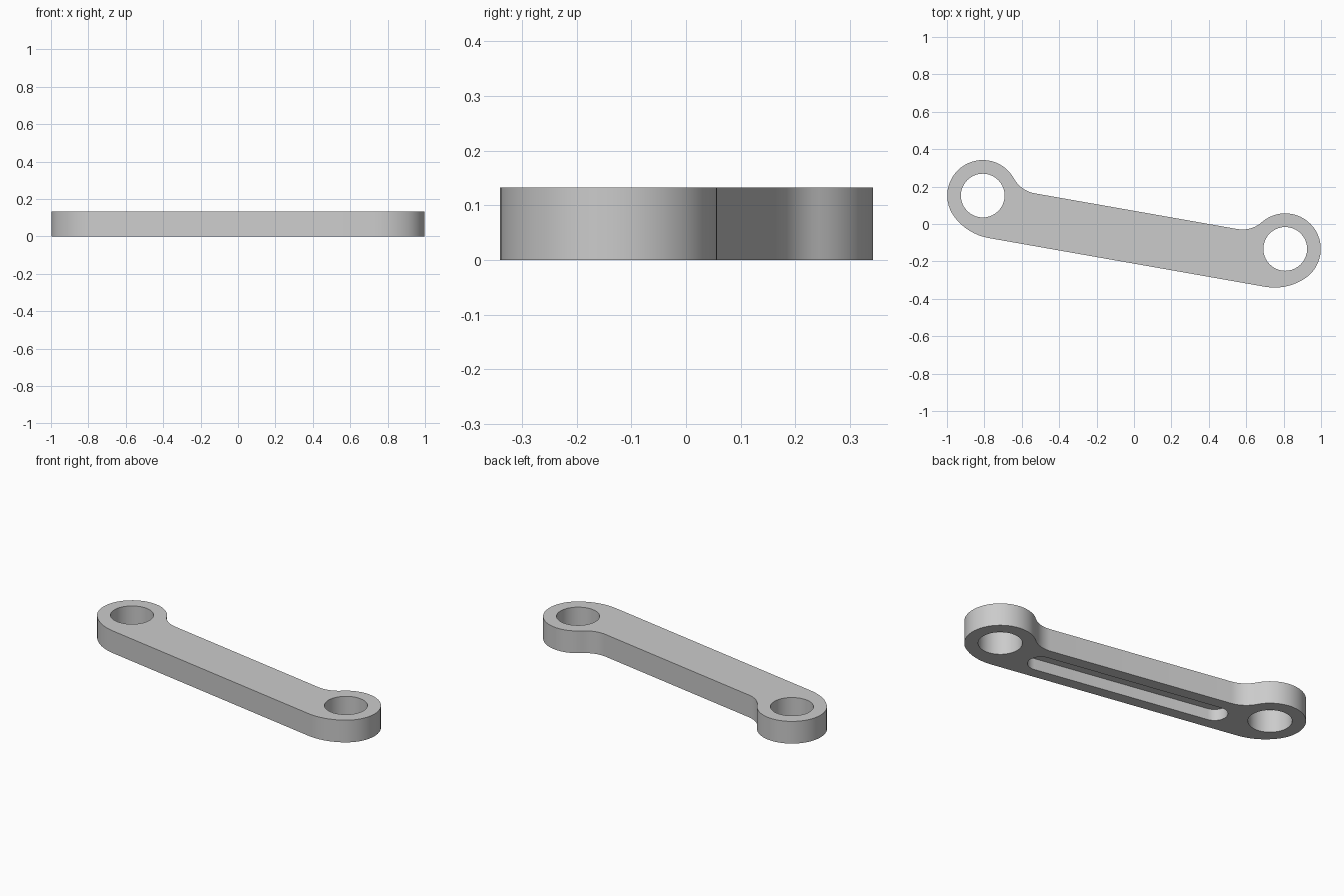
import bpy, bmesh
from math import sin, cos, atan2, pi, radians
from mathutils import Matrix

if "Cube" in bpy.data.objects:
    bpy.data.objects.remove(bpy.data.objects["Cube"])

THICK = 0.133
EYE_X, EYE_R, BORE_R = 0.821, 0.19, 0.117      # eye centres lie on the local x axis
TOP, BOTTOM = 0.06, -0.218                     # straight edges of the arm
FILLET_X, HEEL_X = 0.55, 0.75                  # where the straight edges end
PLACE = Matrix.Translation((0, 0.0094, 0)) @ Matrix.Rotation(radians(-10), 4, 'Z')

gray = bpy.data.materials.new("plain_gray")
gray.use_nodes = True
gray.diffuse_color = (0.6, 0.6, 0.6, 1)
gray.node_tree.nodes["Principled BSDF"].inputs["Base Color"].default_value = gray.diffuse_color


def arc(cx, cy, r, start, end, n):
    return [(cx + r * cos(start + (end - start) * i / n),
             cy + r * sin(start + (end - start) * i / n)) for i in range(n + 1)]


def prism(name, outline, z0, z1):
    bm = bmesh.new()
    face = bm.faces.new([bm.verts.new((x, y, z0)) for x, y in outline])
    side = bmesh.ops.extrude_face_region(bm, geom=[face])["geom"]
    verts = [v for v in side if isinstance(v, bmesh.types.BMVert)]
    bmesh.ops.translate(bm, verts=verts, vec=(0, 0, z1 - z0))
    bmesh.ops.recalc_face_normals(bm, faces=bm.faces)
    bm.transform(PLACE)
    mesh = bpy.data.meshes.new(name)
    bm.to_mesh(mesh)
    bm.free()
    mesh.materials.append(gray)
    obj = bpy.data.objects.new(name, mesh)
    bpy.context.collection.objects.link(obj)
    return obj


# Half outline: heel arc, eye arc, then concave fillet, each tangent to the next
dx = EYE_X - HEEL_X
heel_r = (dx**2 + BOTTOM**2 - EYE_R**2) / (2 * (-BOTTOM - EYE_R))
heel_y = BOTTOM + heel_r
heel_end = atan2(-heel_y, dx)
fx = EYE_X - FILLET_X
fillet_r = (fx**2 + TOP**2 - EYE_R**2) / (2 * (EYE_R - TOP))
fillet_y = TOP + fillet_r
eye_end = atan2(fillet_y, -fx)
half = arc(HEEL_X, heel_y, heel_r, -pi / 2, heel_end, 8)
half += arc(EYE_X, 0, EYE_R, heel_end, eye_end, 28)[1:]
half += arc(FILLET_X, fillet_y, fillet_r, eye_end - pi, -pi / 2, 10)[1:]
outline = half + [(-x, y) for x, y in reversed(half)]
link = prism("link_arm", outline, 0, THICK)

# Bores through both eyes and a blind slot in the underside
cutters = [prism("bore_cutter", arc(s * EYE_X, 0, BORE_R, 0, 2 * pi, 40)[:-1], -0.1, 0.3)
           for s in (-1, 1)]
slot_y, slot_x, slot_r = (TOP + BOTTOM) / 2, 0.528, 0.071
slot = (arc(slot_x, slot_y, slot_r, -pi / 2, pi / 2, 16)
        + arc(-slot_x, slot_y, slot_r, pi / 2, 3 * pi / 2, 16))
cutters.append(prism("slot_cutter", slot, -0.1, THICK / 2))

bpy.ops.object.select_all(action='DESELECT')
link.select_set(True)
bpy.context.view_layer.objects.active = link
for cutter in cutters:
    cutter.hide_render = True
    mod = link.modifiers.new(cutter.name, 'BOOLEAN')
    mod.operation, mod.solver, mod.object = 'DIFFERENCE', 'EXACT', cutter
    bpy.ops.object.modifier_apply(modifier=mod.name)
    bpy.data.objects.remove(cutter)

bpy.ops.object.shade_smooth_by_angle(angle=radians(30))
